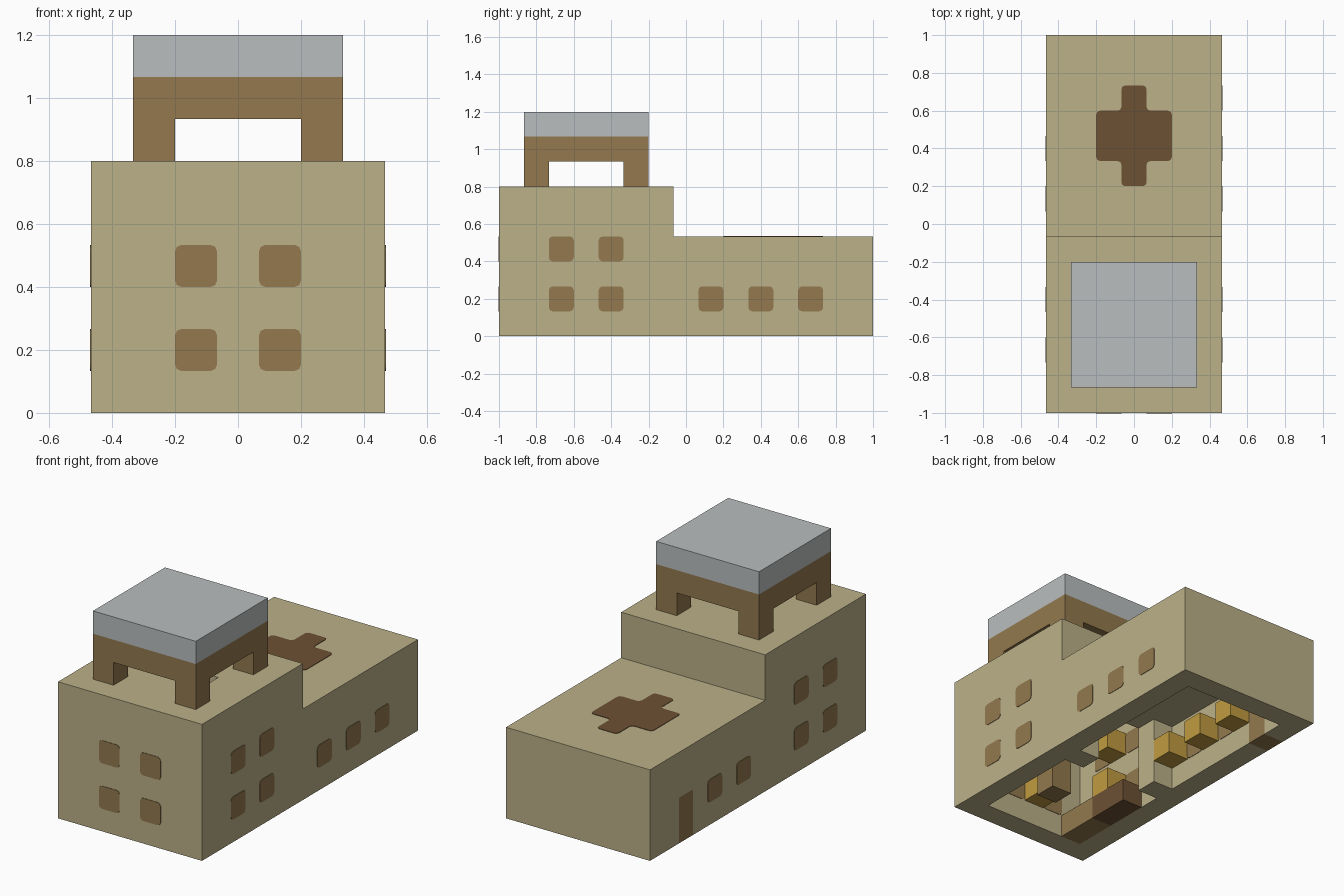
import bpy, bmesh
from mathutils import Vector

U = 1 / 15  # one building block

cube = bpy.data.objects.get("Cube")
if cube:
    bpy.data.objects.remove(cube, do_unlink=True)


def material(name, rgb):
    lin = [((c / 255 + 0.055) / 1.055) ** 2.4 for c in rgb] + [1]
    m = bpy.data.materials.new(name)
    m.use_nodes = True
    m.diffuse_color = lin
    m.node_tree.nodes["Principled BSDF"].inputs["Base Color"].default_value = lin
    return m


STONE = material("sandstone", (187, 177, 137))
WOOD = material("brown wood", (147, 121, 78))
DARK = material("dark wood", (109, 81, 52))
GREY = material("grey slate", (186, 190, 191))
GOLD = material("lamp yellow", (192, 156, 64))


def finish(name, bm, mat):
    bmesh.ops.recalc_face_normals(bm, faces=bm.faces)
    me = bpy.data.meshes.new(name)
    bm.to_mesh(me)
    bm.free()
    if mat:
        me.materials.append(mat)
    ob = bpy.data.objects.new(name, me)
    bpy.context.scene.collection.objects.link(ob)
    return ob


def prism(name, points, push, mat, bevel=0.0):
    """Extrude a flat outline, optionally with rounded corners above the ground."""
    bm = bmesh.new()
    bm.faces.new([bm.verts.new(Vector(p) * U) for p in points])
    if bevel:
        bmesh.ops.bevel(bm, geom=[v for v in bm.verts if v.co.z > 0.01], offset=bevel * U,
                        segments=2, profile=0.5, affect='VERTICES')
    out = bmesh.ops.extrude_face_region(bm, geom=bm.faces[:])
    moved = [g for g in out["geom"] if isinstance(g, bmesh.types.BMVert)]
    bmesh.ops.translate(bm, verts=moved, vec=Vector(push) * U)
    return finish(name, bm, mat)


def box(name, x, y, z, mat=None):
    corners = [(x[0], y[0], z[0]), (x[1], y[0], z[0]), (x[1], y[1], z[0]), (x[0], y[1], z[0])]
    return prism(name, corners, (0, 0, z[1] - z[0]), mat)


T = 0.04  # half thickness of painted plates


def window(name, axis, wall, c, z):
    """Rounded pane on a wall facing along x or y."""
    flat = [(c - 1, z), (c + 1, z), (c + 1, z + 2), (c - 1, z + 2)]
    if axis == "x":
        prism(name, [(wall - T, a, b) for a, b in flat], (2 * T, 0, 0), WOOD, 0.3)
    else:
        prism(name, [(a, wall - T, b) for a, b in flat], (0, 2 * T, 0), WOOD, 0.3)


# Stepped hollow building: tower in front, low hall behind
profile = [(-15, 0), (15, 0), (15, 8), (-1, 8), (-1, 12), (-15, 12)]
body = prism("building_shell", [(-7, y, z) for y, z in profile], (14, 0, 0), STONE)
cutters = [
    box("tower_room_cutter", (-5, 5), (-13, -3), (-1, 10)),
    box("hall_room_cutter", (-5, 5), (-1, 13), (-1, 6)),
    box("archway_cutter", (-3, 3), (-4, 0), (-1, 6)),
    box("roof_hatch_cutter", (1, 3), (-9, -7), (9, 13)),
    box("door_cutter", (-8, -4), (9, 11), (-1, 4)),
]
for c in cutters:
    c.hide_render = True
    mod = body.modifiers.new(c.name, 'BOOLEAN')
    mod.operation, mod.solver, mod.object = 'DIFFERENCE', 'EXACT', c
bpy.context.view_layer.update()
deps = bpy.context.evaluated_depsgraph_get()
carved = bpy.data.meshes.new_from_object(body.evaluated_get(deps))
body.modifiers.clear()
body.data = carved
carved.materials.clear()
carved.materials.append(STONE)
for p in carved.polygons:
    p.material_index = 0
for c in cutters:
    bpy.data.objects.remove(c, do_unlink=True)

# Side door
box("door", (-7, -5), (9, 11), (0, 4), WOOD)

# Windows, seen on the outer and inner faces of the walls
for side, label in ((1, "left"), (-1, "right")):
    spots = [(y, z) for y in (-10, -6) for z in (2, 6)] + [(2, 2), (6, 2)]
    if side == 1:
        spots.append((10, 2))
    for depth in (7, 5):
        for y, z in spots:
            window(label + "_window", "x", side * depth, y, z)
for wall in (-15, -13):
    for x in (-2, 2):
        for z in (2, 6):
            window("front_window", "y", wall, x, z)

# Cross on the hall roof
arm = [(1, 3), (1, 5), (3, 5), (3, 9), (1, 9), (1, 11)]
outline = arm + [(-x, y) for x, y in reversed(arm)]
prism("roof_cross", [(x, y, 8 - T) for x, y in outline], (0, 0, 2 * T), DARK, 0.3)

# Belfry: four legs, beam slab and slate roof
for x in (-5, 3):
    for y in (-13, -5):
        box("belfry_leg", (x, x + 2), (y, y + 2), (12, 14), WOOD)
box("belfry_beam", (-5, 5), (-13, -3), (14, 16), WOOD)
box("belfry_roof", (-5, 5), (-13, -3), (16, 18), GREY)

# Lamps between the windows inside
for x in (-5, 3):
    for y, z in ((-1, 2), (3, 2), (7, 2), (-9, 2), (-9, 6)):
        box("wall_lamp", (x, x + 2), (y, y + 2), (z, z + 2), GOLD)
for z in (2, 6):
    box("front_lamp", (-1, 1), (-13, -11), (z, z + 2), GOLD)

# Tower furniture: ladder post under the hatch, and a bench
box("ladder_post", (1, 3), (-9, -7), (0, 10), WOOD)
box("bench_front", (-5, -3), (-13, -9), (0, 2), WOOD)
box("bench_back", (-5, -3), (-9, -5), (0, 2), DARK)
